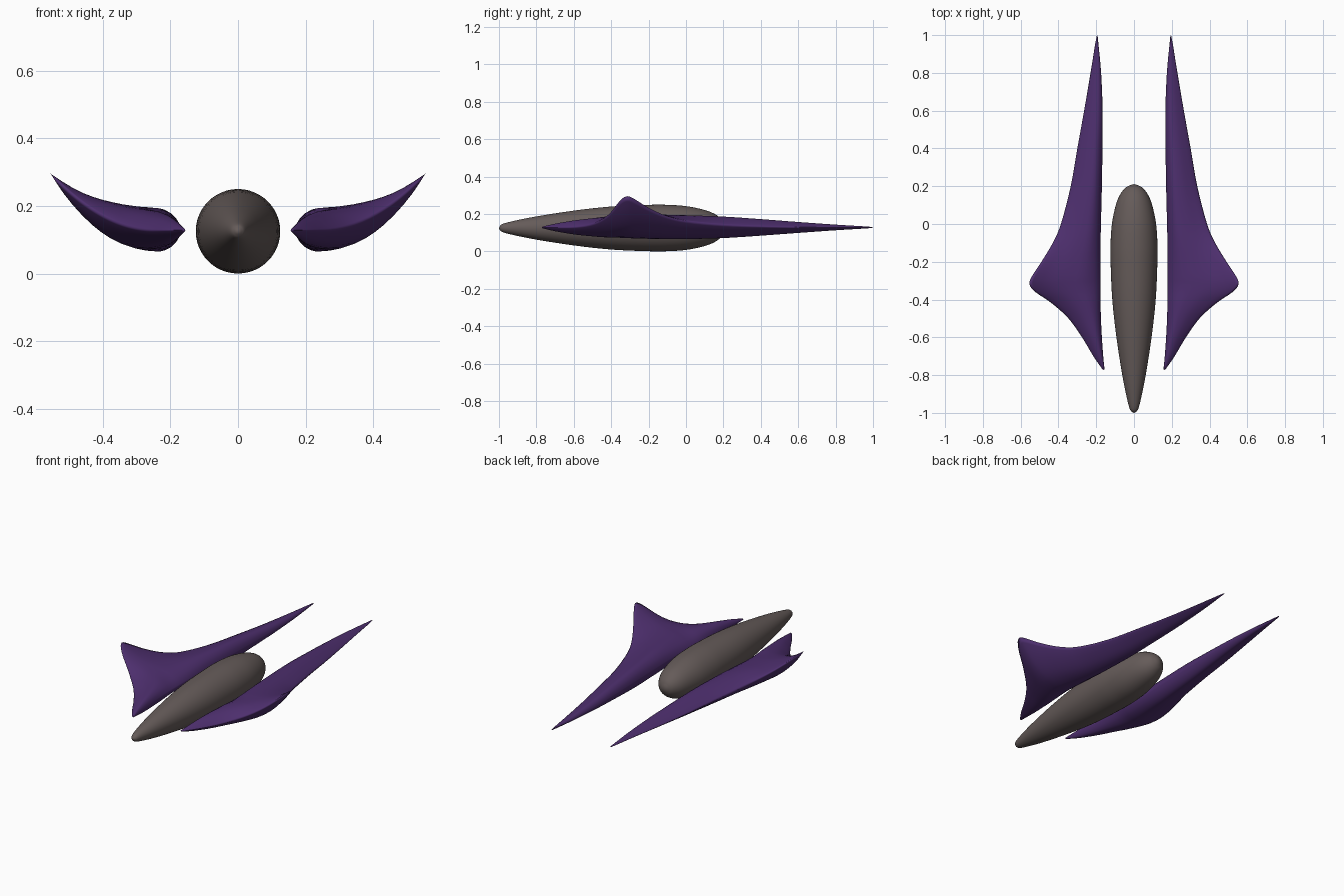
import bpy, bmesh, math
from mathutils import Vector

if "Cube" in bpy.data.objects:
    bpy.data.objects.remove(bpy.data.objects["Cube"])

Z0 = 0.125  # height of the common axis


def material(name, rgb):
    m = bpy.data.materials.new(name)
    m.diffuse_color = (*rgb, 1)
    m.use_nodes = True
    m.node_tree.nodes["Principled BSDF"].inputs["Base Color"].default_value = m.diffuse_color
    return m


def spline(rows, steps):
    """Catmull-Rom resampling of a table of rows."""
    p = [Vector(r) for r in rows]
    p = [2 * p[0] - p[1]] + p + [2 * p[-1] - p[-2]]
    out = []
    for i in range(1, len(p) - 2):
        a, b, c, d = p[i - 1:i + 3]
        for s in range(steps):
            t = s / steps
            out.append(0.5 * (2 * b + (c - a) * t + (2 * a - 5 * b + 4 * c - d) * t * t
                              + (3 * b - a - 3 * c + d) * t ** 3))
    return out + [p[-2]]


def loft(name, rings, start, end, mat):
    """Skin closed rings, with a point at both ends."""
    bm = bmesh.new()
    loops = [[bm.verts.new(v) for v in r] for r in rings]
    tips = [bm.verts.new(start), bm.verts.new(end)]
    n = len(loops[0])
    for i in range(n):
        j = (i + 1) % n
        for a, b in zip(loops, loops[1:]):
            bm.faces.new((a[i], a[j], b[j], b[i]))
        bm.faces.new((tips[0], loops[0][j], loops[0][i]))
        bm.faces.new((tips[1], loops[-1][i], loops[-1][j]))
    bmesh.ops.recalc_face_normals(bm, faces=bm.faces)
    for f in bm.faces:
        f.smooth = True
    me = bpy.data.meshes.new(name)
    bm.to_mesh(me)
    bm.free()
    me.materials.append(mat)
    ob = bpy.data.objects.new(name, me)
    bpy.context.collection.objects.link(ob)
    return ob


grey = material("warm grey", (0.13, 0.105, 0.10))
purple = material("deep purple", (0.075, 0.028, 0.155))

# Central hull: round spindle along y (y, radius)
hull = spline([(-0.997, 0.008), (-0.98, 0.022), (-0.92, 0.038), (-0.8, 0.062), (-0.6, 0.093),
               (-0.4, 0.115), (-0.2, 0.124), (-0.1, 0.124), (0, 0.117), (0.09, 0.099),
               (0.15, 0.077), (0.19, 0.047), (0.207, 0.018)], 4)
circle = [(math.cos(k * math.tau / 48), math.sin(k * math.tau / 48)) for k in range(48)]
loft("hull", [[(r * c, y, Z0 + r * s) for c, s in circle] for y, r in hull],
     (0, -1, Z0), (0, 0.211, Z0), grey)

# Side wings: cross-sections along y (y, inner x, outer x, half thickness)
sections = spline([(-0.768, 0.156, 0.168, 0.004), (-0.7, 0.163, 0.215, 0.02),
                   (-0.6, 0.17, 0.275, 0.037), (-0.5, 0.175, 0.347, 0.048),
                   (-0.42, 0.177, 0.435, 0.055), (-0.36, 0.178, 0.522, 0.058),
                   (-0.32, 0.178, 0.553, 0.06), (-0.28, 0.178, 0.542, 0.062),
                   (-0.2, 0.178, 0.49, 0.063), (-0.1, 0.177, 0.43, 0.064),
                   (0, 0.175, 0.387, 0.063), (0.2, 0.17, 0.335, 0.057),
                   (0.4, 0.167, 0.3, 0.044), (0.6, 0.166, 0.264, 0.029),
                   (0.8, 0.174, 0.23, 0.015), (0.95, 0.188, 0.206, 0.006),
                   (0.992, 0.192, 0.198, 0.003)], 4)
# thickness across the chord, inner edge to outer edge (t, factor)
thick = spline([(0, 0), (0.03, 0.3), (0.1, 0.68), (0.25, 1), (0.45, 0.95), (0.6, 0.8),
                (0.75, 0.56), (0.9, 0.27), (1, 0)], 2)


def wing_ring(y, xi, xo, h, side):
    lift = 0.166 * max(0, (xo - 0.25) / 0.303) ** 1.94  # outer edge sweeps up
    top, low = [], []
    for t, f in thick:
        x, z = side * (xi + (xo - xi) * t), Z0 + 0.003 + lift * t ** 2.7
        top.append((x, y, z + h * f))
        low.append((x, y, z - h * f))
    return top + low[-2:0:-1]


for side, label in ((1, "right"), (-1, "left")):
    loft(label + "_wing", [wing_ring(*s, side) for s in sections],
         (side * 0.16, -0.772, Z0 + 0.003), (side * 0.195, 1, Z0 + 0.003), purple)
